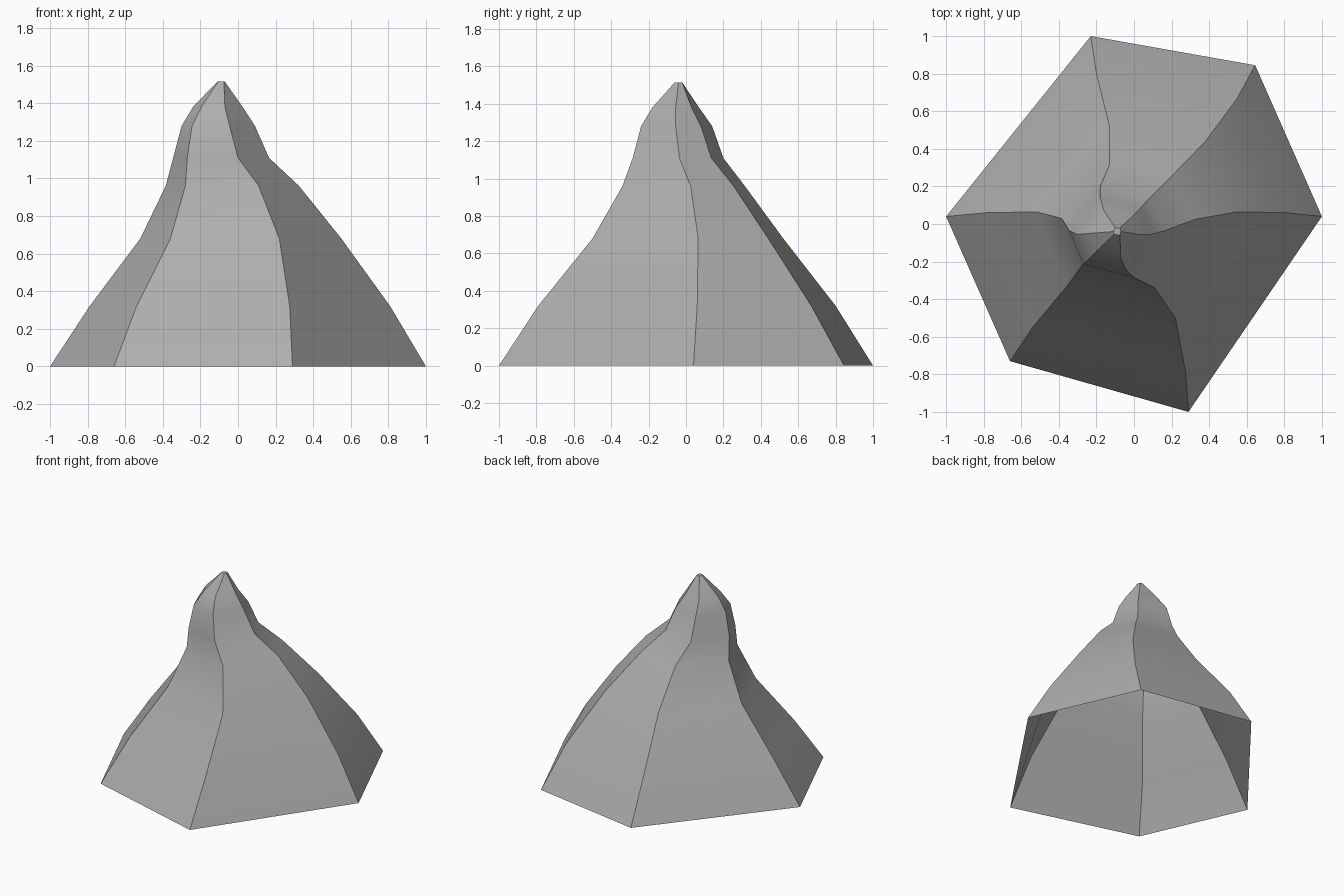
import bpy, bmesh
from math import radians

if "Cube" in bpy.data.objects:
    bpy.data.objects.remove(bpy.data.objects["Cube"])

# Heights shared by every ridge, base to tip
HEIGHTS = [0, .32, .68, .96, 1.11, 1.28, 1.38, 1.515]

# Plan-view (x, y) path of each of the six ridges, counter-clockwise from above
RIDGES = [
    [(1, .04), (.81, .06), (.55, .065), (.325, .025), (.165, -.035), (.09, -.055), (.025, -.055), (-.07, -.04)],
    [(.645, .845), (.55, .67), (.38, .44), (.2, .255), (.08, .135), (.03, .08), (-.02, .03), (-.075, -.02)],
    [(-.23, 1), (-.2, .8), (-.13, .52), (-.13, .315), (-.18, .2), (-.18, .14), (-.16, .07), (-.1, -.02)],
    [(-1, .04), (-.79, .06), (-.52, .065), (-.385, .03), (-.345, -.035), (-.3, -.055), (-.24, -.05), (-.11, -.04)],
    [(-.66, -.73), (-.54, -.55), (-.36, -.335), (-.28, -.225), (-.27, -.215), (-.245, -.19), (-.195, -.14), (-.105, -.055)],
    [(.29, -1), (.275, -.79), (.22, -.5), (.11, -.34), (0, -.285), (-.045, -.24), (-.07, -.18), (-.075, -.06)],
]

# Tent shell: bridge neighbouring ridges, close the tip, leave the base open
bm = bmesh.new()
ridges = [[bm.verts.new((x, y, z)) for (x, y), z in zip(r, HEIGHTS)] for r in RIDGES]
for a, b in zip(ridges, ridges[1:] + ridges[:1]):
    for k in range(len(HEIGHTS) - 1):
        bm.faces.new((a[k], b[k], b[k + 1], a[k + 1]))
bm.faces.new([r[-1] for r in ridges])

mesh = bpy.data.meshes.new("tent_shell")
bm.to_mesh(mesh)
bm.free()
tent = bpy.data.objects.new("tent_shell", mesh)
bpy.context.collection.objects.link(tent)

# Darker grey cloth
cloth = bpy.data.materials.new("dark_grey_cloth")
cloth.diffuse_color = (.42, .42, .42, 1)
cloth.use_nodes = True
cloth.node_tree.nodes["Principled BSDF"].inputs["Base Color"].default_value = cloth.diffuse_color
mesh.materials.append(cloth)

# Soft slopes with crisp ridges
bpy.context.view_layer.objects.active = tent
tent.select_set(True)
bpy.ops.object.shade_smooth_by_angle(angle=radians(35))
